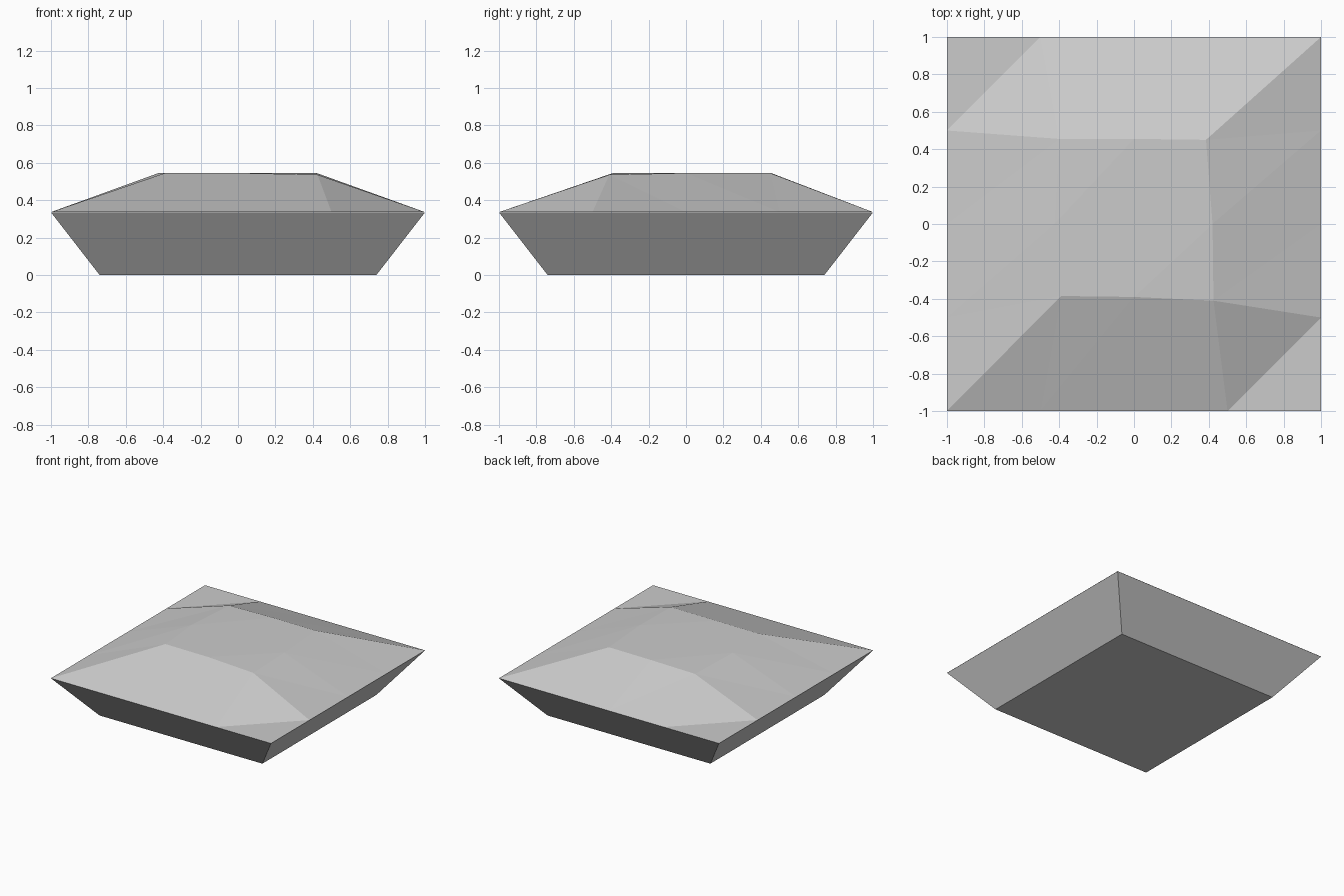
import bpy, bmesh

if "Cube" in bpy.data.objects:
    bpy.data.objects.remove(bpy.data.objects["Cube"])

RIM_Z = 0.335


def finish(name, bm):
    bmesh.ops.recalc_face_normals(bm, faces=bm.faces)
    mesh = bpy.data.meshes.new(name)
    bm.to_mesh(mesh)
    bm.free()
    obj = bpy.data.objects.new(name, mesh)
    bpy.context.collection.objects.link(obj)
    return obj


# Tapered square tray: four rings from the outer base, over the rim, to the inner floor
bm = bmesh.new()
rings = []
for half, z in ((0.74, 0), (1, RIM_Z), (0.965, RIM_Z), (0.72, 0.03)):
    rings.append([bm.verts.new((sx * half, sy * half, z))
                  for sx, sy in ((-1, -1), (1, -1), (1, 1), (-1, 1))])
for low, high in zip(rings, rings[1:]):
    for i in range(4):
        j = (i + 1) % 4
        bm.faces.new((low[i], low[j], high[j], high[i]))
bm.faces.new(rings[0])
bm.faces.new(rings[-1])
finish("tray", bm)

# Mounded filling: 5 x 5 grid, flat border, irregular raised middle
raised = {
    (1, 1): (-0.39, -0.385, 0.545), (2, 1): (0, -0.39, 0.545), (3, 1): (0.425, -0.41, 0.536),
    (1, 2): (-0.425, 0, 0.545), (2, 2): (0, 0, 0.545), (3, 2): (0.42, 0, 0.545),
    (1, 3): (-0.40, 0.455, 0.538), (2, 3): (0, 0.455, 0.545), (3, 3): (0.385, 0.45, 0.545),
}
bm = bmesh.new()
grid = {}
for i in range(5):
    for j in range(5):
        border = (-1 + i * 0.5, -1 + j * 0.5, RIM_Z + 0.001)
        grid[i, j] = bm.verts.new(raised.get((i, j), border))
for i in range(4):
    for j in range(4):
        a, b, c, d = grid[i, j], grid[i + 1, j], grid[i + 1, j + 1], grid[i, j + 1]
        bm.faces.new((a, b, c))
        bm.faces.new((a, c, d))
finish("mounded_filling", bm)
